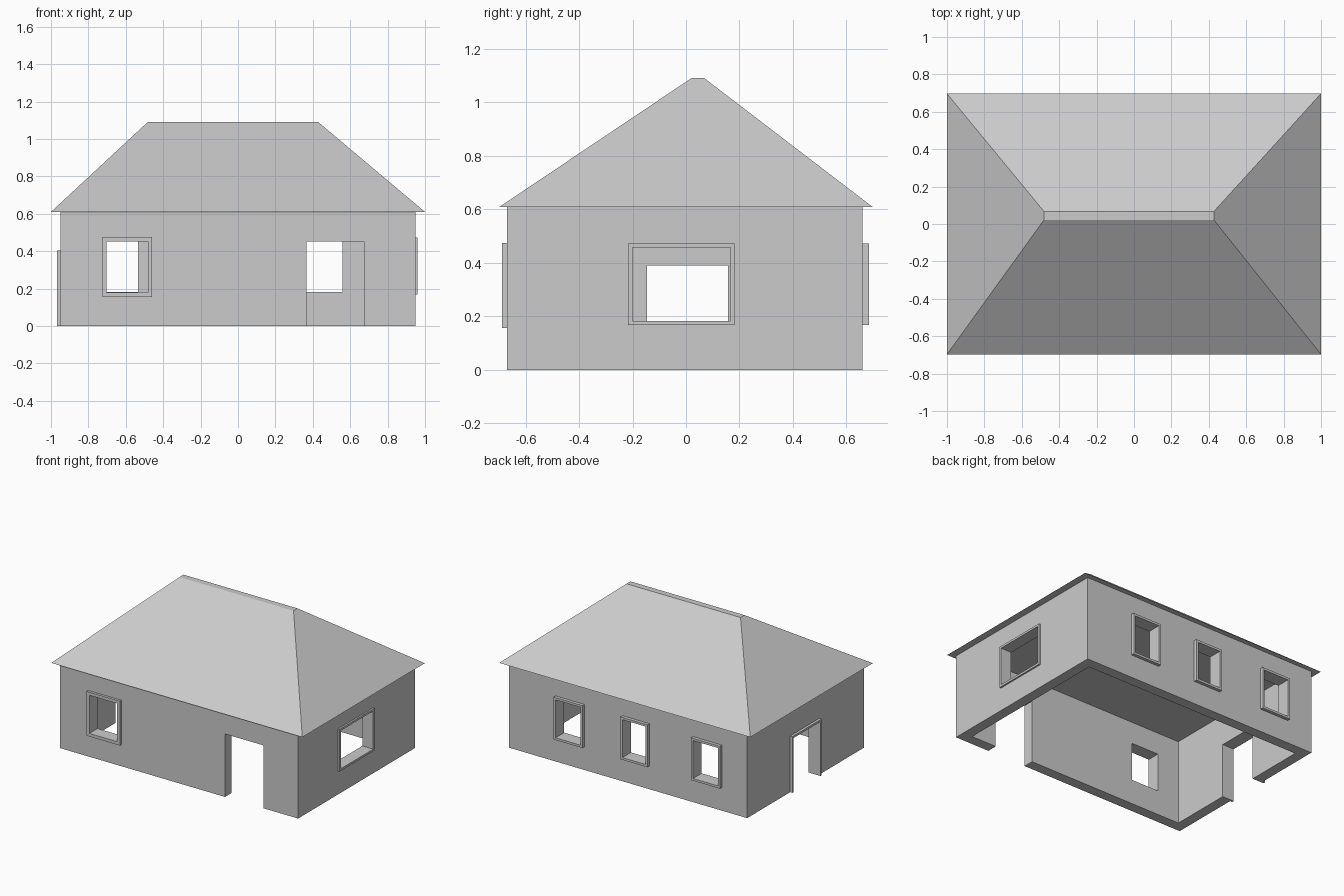
import bpy
import bmesh

if "Cube" in bpy.data.objects:
    bpy.data.objects.remove(bpy.data.objects["Cube"])

X0, X1, Y0, Y1, H, T = -0.95, 0.948, -0.67, 0.661, 0.61, 0.075


def make_object(name, bm):
    bmesh.ops.recalc_face_normals(bm, faces=bm.faces)
    mesh = bpy.data.meshes.new(name)
    bm.to_mesh(mesh)
    bm.free()
    obj = bpy.data.objects.new(name, mesh)
    bpy.context.collection.objects.link(obj)
    return obj


def hull(name, points):
    """Solid with planar faces from a few corner points."""
    bm = bmesh.new()
    for p in points:
        bm.verts.new(p)
    bmesh.ops.convex_hull(bm, input=bm.verts)
    bmesh.ops.dissolve_limit(bm, angle_limit=0.01, verts=bm.verts, edges=bm.edges)
    return make_object(name, bm)


def box(name, x0, x1, y0, y1, z0, z1):
    return hull(name, [(x, y, z) for x in (x0, x1) for y in (y0, y1) for z in (z0, z1)])


def cut(target, cutter):
    mod = target.modifiers.new("opening", 'BOOLEAN')
    mod.operation = 'DIFFERENCE'
    mod.solver = 'EXACT'
    mod.object = cutter
    cutter.hide_render = True
    bpy.context.view_layer.objects.active = target
    bpy.ops.object.modifier_apply(modifier=mod.name)
    bpy.data.objects.remove(cutter, do_unlink=True)


def frame(name, side, a0, a1, z0, z1, border, depth):
    """Raised trim around an opening; open at the bottom when it reaches the ground."""
    door = z0 <= 0
    base, sign = {"front": (Y0, -1), "back": (Y1, 1), "left": (X0, -1), "right": (X1, 1)}[side]

    def place(a, z, d):
        c = base + sign * d
        return (a, c, z) if side in ("front", "back") else (c, a, z)

    b = 0 if door else border
    outer = [(a0 - border, z0 - b), (a0 - border, z1 + border),
             (a1 + border, z1 + border), (a1 + border, z0 - b)]
    inner = [(a0, z0), (a0, z1), (a1, z1), (a1, z0)]
    bm = bmesh.new()
    rings = []
    for (o, i) in zip(outer, inner):
        rings.append([bm.verts.new(place(*p, d)) for p, d in
                      ((o, -0.002), (o, depth), (i, depth), (i, -0.002))])
    for k in range(3 if door else 4):
        r, s = rings[k], rings[(k + 1) % 4]
        for j in range(4):
            m = (j + 1) % 4
            bm.faces.new((r[j], r[m], s[m], s[j]))
    if door:
        bm.faces.new(rings[0])
        bm.faces.new(rings[3])
    return make_object(name, bm)


# Hollow wall shell, open underneath
walls = box("walls", X0, X1, Y0, Y1, 0, H)
cut(walls, box("room_cutter", X0 + T, X1 - T, Y0 + T, Y1 - T, -0.2, H + 0.2))

# Openings: name, side, span along wall, bottom, top, trim width, trim depth
openings = [
    ("front_window", "front", -0.702, -0.481, 0.178, 0.453, 0.022, 0.018),
    ("front_door", "front", 0.366, 0.674, 0, 0.453, 0, 0),
    ("right_window", "right", -0.201, 0.167, 0.183, 0.457, 0.015, 0.012),
    ("left_door", "left", -0.146, 0.157, 0, 0.39, 0.015, 0.018),
    ("back_window_right", "back", 0.362, 0.56, 0.183, 0.456, 0.016, 0.023),
    ("back_window_middle", "back", -0.155, 0.028, 0.183, 0.456, 0.016, 0.023),
    ("back_window_left", "back", -0.733, -0.535, 0.183, 0.456, 0.016, 0.023),
]
for name, side, a0, a1, z0, z1, border, depth in openings:
    low = z0 if z0 > 0 else -0.1
    if side in ("front", "back"):
        c = Y0 if side == "front" else Y1
        cutter = box("cutter", a0, a1, c - 0.15, c + 0.15, low, z1)
    else:
        c = X0 if side == "left" else X1
        cutter = box("cutter", c - 0.15, c + 0.15, a0, a1, low, z1)
    cut(walls, cutter)
    if border:
        frame(name + "_frame", side, a0, a1, z0, z1, border, depth)

# Hipped roof with a narrow flat ridge and a flat underside
hull("roof", [(x, y, H) for x in (-1, 1) for y in (-0.697, 0.697)]
     + [(x, y, 1.092) for x in (-0.481, 0.427) for y in (0.022, 0.067)])
